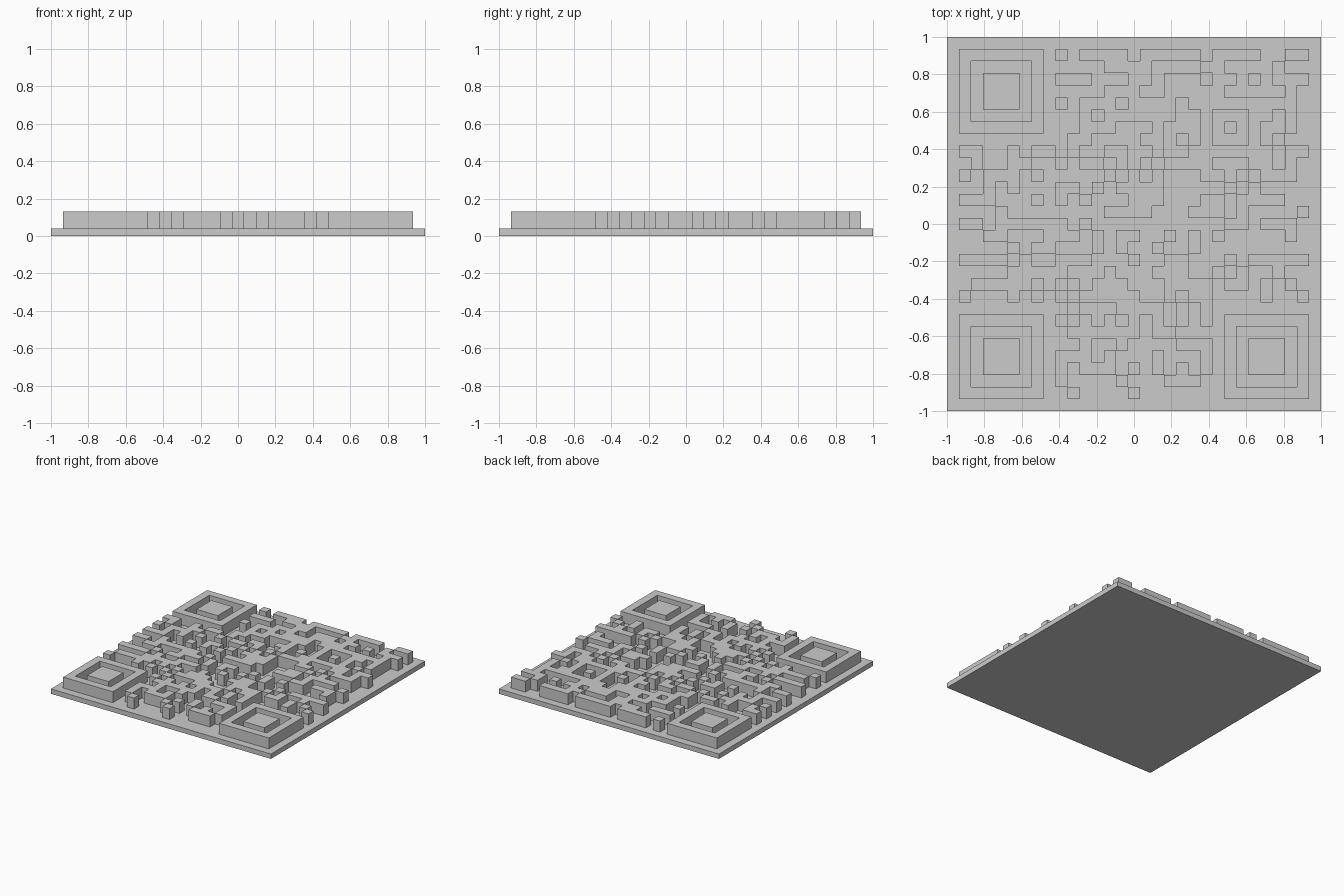
import bpy
import bmesh
import random

GRID = 29              # modules along each side
HALF = 0.935           # half width of the raised pattern
BASE_TOP, RELIEF_TOP = 0.04, 0.13

if "Cube" in bpy.data.objects:
    bpy.data.objects.remove(bpy.data.objects["Cube"], do_unlink=True)

grey = bpy.data.materials.new("plain grey")
grey.use_nodes = True
colour = (0.6, 0.6, 0.6, 1)
grey.diffuse_color = colour
grey.node_tree.nodes["Principled BSDF"].inputs["Base Color"].default_value = colour


def add_object(name, bm):
    mesh = bpy.data.meshes.new(name)
    bm.to_mesh(mesh)
    bm.free()
    mesh.materials.append(grey)
    obj = bpy.data.objects.new(name, mesh)
    bpy.context.collection.objects.link(obj)
    return obj


# Irregular raised cells inside the border; cells are (column, row from the back)
random.seed(4)
inner = range(1, GRID - 1)
raised = {(c, r) for r in inner for c in inner if random.random() < 0.52}


def add_bar(col, row, length):
    raised.update((col + i, row) for i in range(length))


def clear_bar(col, row, length):
    raised.difference_update((col + i, row) for i in range(length))


# Nested squares: a ring and a solid centre, with a flat margin if wanted
def add_nested_square(col, row, radius, core, margin):
    limit = radius + margin
    for dc in range(-limit, limit + 1):
        for dr in range(-limit, limit + 1):
            reach = max(abs(dc), abs(dr))
            cell = (col + dc, row + dr)
            if reach == radius or reach <= core:
                raised.add(cell)
            else:
                raised.discard(cell)


# Bars along the back edge and the top of the upper area
for bar in ((8, 0, 1), (10, 0, 4), (15, 0, 5), (21, 0, 4), (27, 0, 2),
            (8, 2, 3), (15, 4, 3), (8, 4, 1)):
    add_bar(*bar)
clear_bar(8, 1, 3)
clear_bar(8, 3, 3)
clear_bar(9, 4, 1)
clear_bar(19, 1, 1)
clear_bar(11, 5, 1)

# Single blocks along the left and right edges
for row in (8, 10, 20):
    add_bar(0, row, 1)
for row in (2, 8, 13, 17, 20):
    add_bar(GRID - 1, row, 1)
for row in (12, 14, 17):
    add_bar(0, row, 2)

# Stepped front edge
for bar in ((8, 27, 1), (9, 28, 1), (10, 26, 2), (13, 27, 1),
            (14, 28, 1), (17, 27, 3), (20, 26, 1)):
    add_bar(*bar)
clear_bar(9, 27, 4)
clear_bar(14, 27, 3)
clear_bar(20, 27, 1)

# Two lines of alternating blocks between the corner squares
for i in range(8, 21):
    change = clear_bar if i % 2 else add_bar
    change(6, i, 1)
    change(i, 22, 1)
clear_bar(6, 13, 3)

# Corner squares and the smaller square near the fourth corner
for col, row in ((3, 3), (3, 25), (25, 25)):
    add_nested_square(col, row, 3, 1, 1)
add_nested_square(22, 6, 2, 0, 0)

# Base plate
bm = bmesh.new()
bmesh.ops.create_cube(bm, size=1)
for v in bm.verts:
    v.co = (v.co.x * 2, v.co.y * 2, (v.co.z + 0.5) * BASE_TOP)
add_object("base_plate", bm)

# Raised pattern: keep the chosen cells of a grid and thicken them
bm = bmesh.new()
bmesh.ops.create_grid(bm, x_segments=GRID, y_segments=GRID, size=HALF)
step = 2 * HALF / GRID
unused = []
for face in bm.faces:
    centre = face.calc_center_median()
    cell = (int((centre.x + HALF) / step), int((HALF - centre.y) / step))
    if cell not in raised:
        unused.append(face)
bmesh.ops.delete(bm, geom=unused, context="FACES")
for v in bm.verts:
    v.co.z = RELIEF_TOP
pattern = add_object("raised_pattern", bm)
thicken = pattern.modifiers.new("thickness", "SOLIDIFY")
thicken.thickness = RELIEF_TOP - BASE_TOP
thicken.offset = -1
